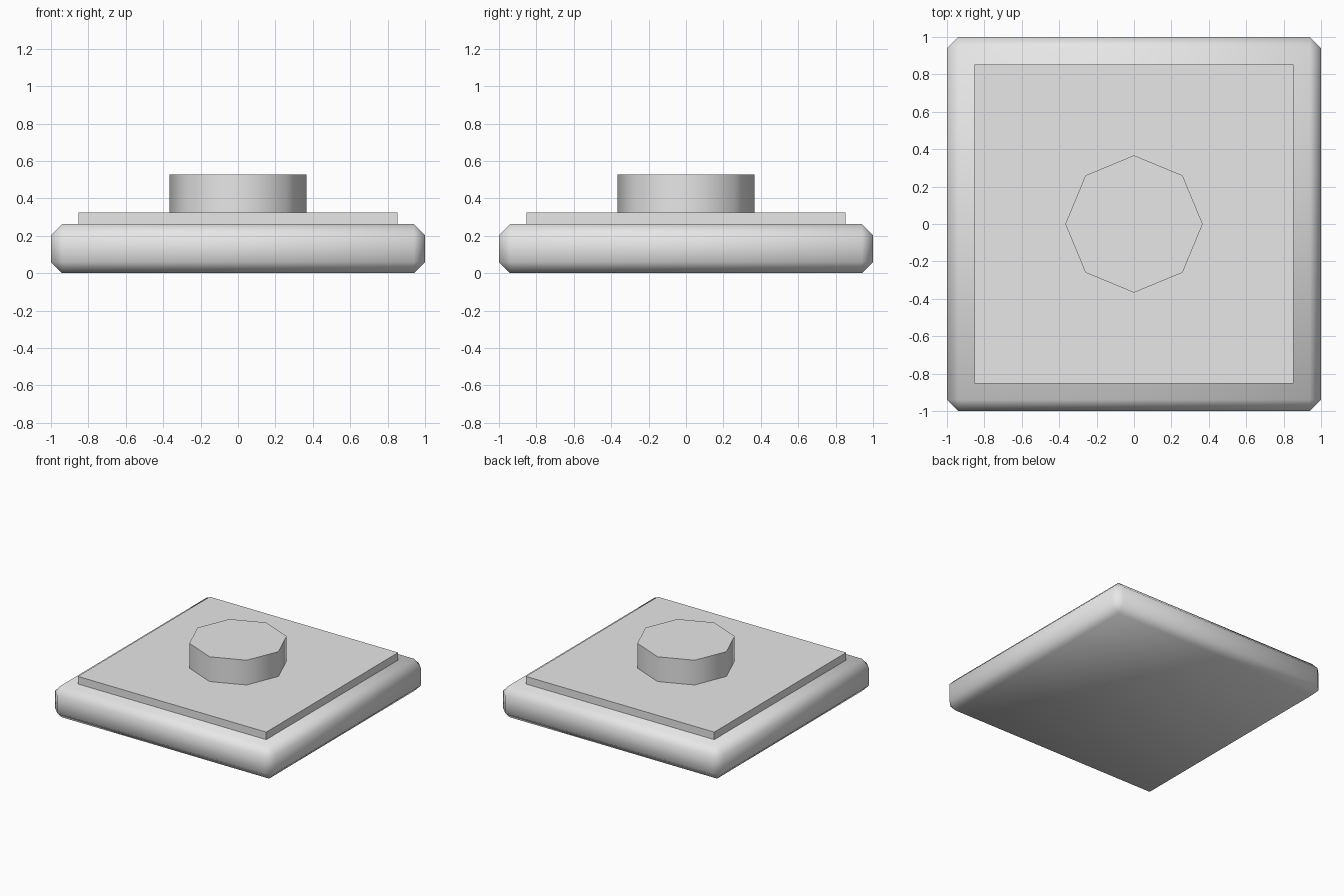
import bpy, math

if "Cube" in bpy.data.objects:
    bpy.data.objects.remove(bpy.data.objects["Cube"])

grey = bpy.data.materials.new("light_grey")
grey.diffuse_color = (0.8, 0.8, 0.8, 1)
grey.use_nodes = True
grey.node_tree.nodes["Principled BSDF"].inputs["Base Color"].default_value = grey.diffuse_color


def finish(name):
    ob = bpy.context.object
    ob.name = name
    bpy.ops.object.transform_apply(location=False, rotation=True, scale=True)
    ob.data.materials.append(grey)
    return ob


def box(name, size, z0, z1):
    bpy.ops.mesh.primitive_cube_add(size=1, location=(0, 0, (z0 + z1) / 2))
    bpy.context.object.scale = (size, size, z1 - z0)
    return finish(name)


# Base slab with a single chamfer, shaded smooth all over
base = box("base_slab", 2.0, 0.0, 0.263)
bevel = base.modifiers.new("chamfer", 'BEVEL')
bevel.width = 0.06
bevel.segments = 1
bevel.limit_method = 'NONE'
bpy.ops.object.modifier_apply(modifier="chamfer")
bpy.ops.object.shade_smooth()

# Thin flat plate on top
box("top_plate", 1.708, 0.263, 0.325)

# Eight-sided stud, smooth around the side with a sharp rim
bpy.ops.mesh.primitive_cylinder_add(vertices=8, radius=0.367, depth=0.203,
                                    location=(0, 0, 0.325 + 0.203 / 2))
finish("centre_stud")
bpy.ops.object.shade_smooth_by_angle(angle=math.radians(60))
